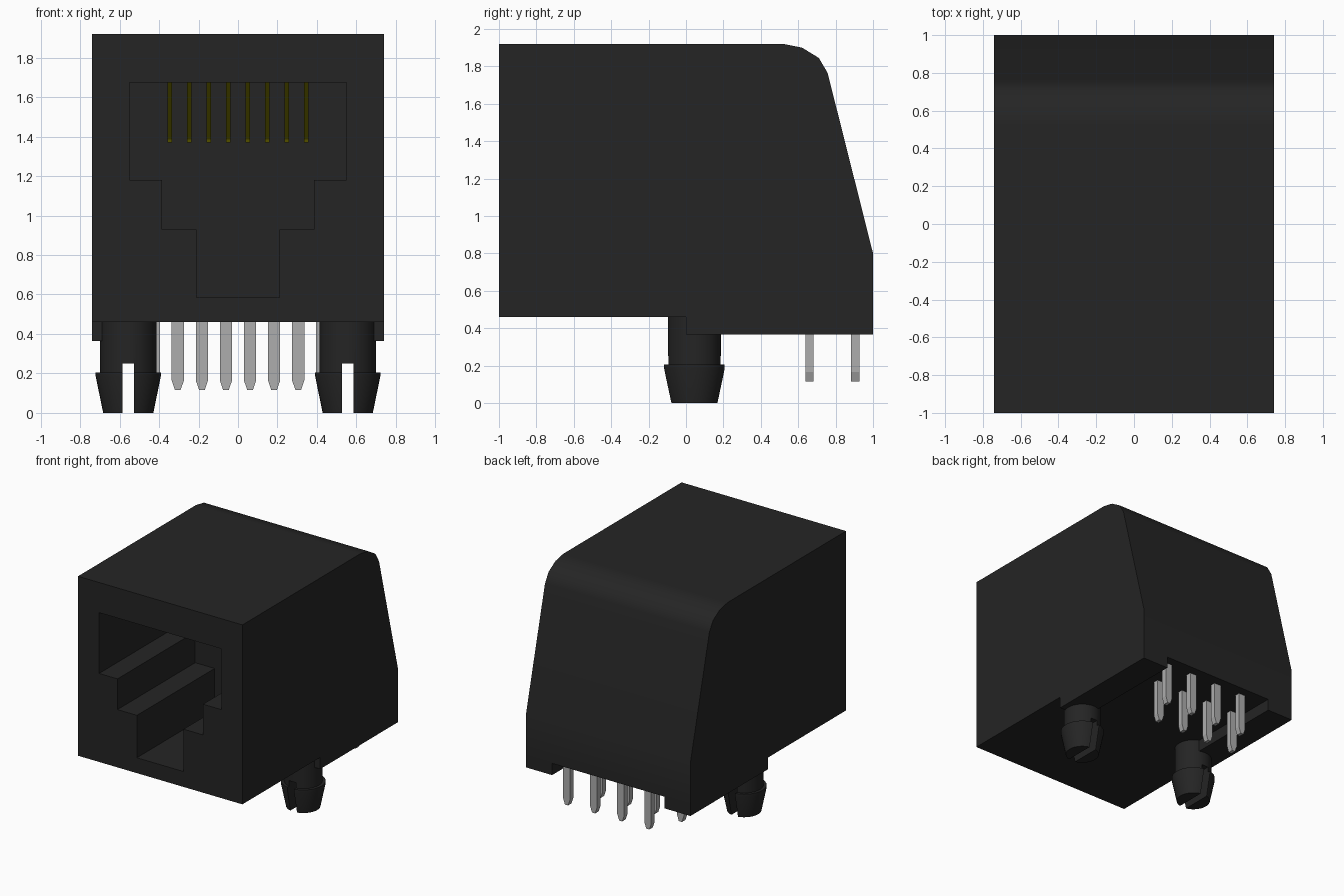
import bpy, bmesh, math
from mathutils import Vector

if "Cube" in bpy.data.objects:
    bpy.data.objects.remove(bpy.data.objects["Cube"], do_unlink=True)


def material(name, rgb):
    m = bpy.data.materials.new(name)
    m.use_nodes = True
    m.diffuse_color = (*rgb, 1)
    bsdf = next(n for n in m.node_tree.nodes if n.type == 'BSDF_PRINCIPLED')
    bsdf.inputs["Base Color"].default_value = (*rgb, 1)
    return m


black = material("black_plastic", (0.018, 0.018, 0.018))
metal = material("grey_metal", (0.42, 0.42, 0.42))
gold = material("dull_gold", (0.22, 0.20, 0.0))


def finish(bm, name, mat):
    bmesh.ops.recalc_face_normals(bm, faces=bm.faces)
    me = bpy.data.meshes.new(name)
    bm.to_mesh(me)
    bm.free()
    me.materials.append(mat)
    ob = bpy.data.objects.new(name, me)
    bpy.context.collection.objects.link(ob)
    return ob


def prism(name, points, offset, mat):
    """Extrude a closed planar outline of 3D points along an offset."""
    bm = bmesh.new()
    face = bm.faces.new([bm.verts.new(p) for p in points])
    ext = bmesh.ops.extrude_face_region(bm, geom=[face])
    moved = [v for v in ext["geom"] if isinstance(v, bmesh.types.BMVert)]
    bmesh.ops.translate(bm, verts=moved, vec=Vector(offset))
    return finish(bm, name, mat)


def box(name, lo, hi, mat):
    outline = [(lo[0], lo[1], lo[2]), (hi[0], lo[1], lo[2]),
               (hi[0], hi[1], lo[2]), (lo[0], hi[1], lo[2])]
    return prism(name, outline, (0, 0, hi[2] - lo[2]), mat)


def activate(ob):
    bpy.ops.object.select_all(action='DESELECT')
    ob.select_set(True)
    bpy.context.view_layer.objects.active = ob


def cut(ob, cutter):
    mod = ob.modifiers.new("cut", 'BOOLEAN')
    mod.operation = 'DIFFERENCE'
    mod.solver = 'EXACT'
    mod.object = cutter
    activate(ob)
    bpy.ops.object.modifier_apply(modifier=mod.name)
    bpy.data.objects.remove(cutter, do_unlink=True)


def smooth(ob, degrees):
    activate(ob)
    bpy.ops.object.shade_smooth_by_angle(angle=math.radians(degrees))


# Housing: side profile with a rounded shoulder and a sloping back
side = [(-1, 0.46), (-1, 1.92), (0.52, 1.92), (0.62, 1.90), (0.71, 1.845),
        (0.757, 1.765), (1, 0.80), (1, 0.46)]
housing = prism("housing", [(-0.74, y, z) for y, z in side], (1.48, 0, 0), black)

# Stepped plug socket, cut from the front to the middle
half = [(0.21, 0.585), (0.21, 0.93), (0.385, 0.93), (0.385, 1.18),
        (0.55, 1.18), (0.55, 1.675)]
outline = half + [(-x, z) for x, z in reversed(half)]
cut(housing, prism("socket_cutter", [(x, -1.1, z) for x, z in outline],
                   (0, 1.1, 0), black))
smooth(housing, 35)
weighted = housing.modifiers.new("flat_panels", 'WEIGHTED_NORMAL')
weighted.keep_sharp = True

# Foot rails along both sides of the rear half
for s, label in ((1, "left"), (-1, "right")):
    xs = sorted((s * 0.505, s * 0.74))
    box(label + "_rail", (xs[0], 0, 0.365), (xs[1], 1, 0.46), black)

# Split mounting pegs: lathed profile with a slot through the tip
PEG_X, PEG_Y, SIDES = 0.556, 0.045, 32
peg_profile = [(0.127, 0), (0.165, 0.185), (0.165, 0.205), (0.142, 0.205), (0.142, 0.47)]
for s, label in ((1, "left"), (-1, "right")):
    bm = bmesh.new()
    rings = []
    for r, z in peg_profile:
        rings.append([bm.verts.new((s * PEG_X + r * math.cos(a), PEG_Y + r * math.sin(a), z))
                      for a in (2 * math.pi * i / SIDES for i in range(SIDES))])
    for low, high in zip(rings, rings[1:]):
        for i in range(SIDES):
            j = (i + 1) % SIDES
            bm.faces.new((low[i], low[j], high[j], high[i]))
    bm.faces.new(rings[0][::-1])
    bm.faces.new(rings[-1])
    peg = finish(bm, label + "_peg", black)
    cut(peg, box("slot_cutter", (s * PEG_X - 0.03, PEG_Y - 0.3, -0.1),
                 (s * PEG_X + 0.03, PEG_Y + 0.3, 0.25), black))
    smooth(peg, 30)

# Solder pins: eight in two staggered rows, with tapered tips
for i in range(8):
    x = 0.427 - 0.122 * i
    y = 0.905 if i % 2 == 0 else 0.66
    tip = [(-0.031, 0.48), (-0.031, 0.165), (-0.014, 0.115),
           (0.014, 0.115), (0.031, 0.165), (0.031, 0.48)]
    prism(f"pin_{i + 1}", [(x + dx, y - 0.022, z) for dx, z in tip], (0, 0.044, 0), metal)

# Spring contacts: thin wires sloping back and down from the socket ceiling
wire = [(-0.80, 1.68), (-0.25, 1.385), (-0.24, 1.37), (-0.22, 1.385), (-0.76, 1.68)]
for i in range(8):
    x = (i - 3.5) * 0.099
    prism(f"contact_{i + 1}", [(x - 0.011, y, z) for y, z in wire], (0.022, 0, 0), gold)
